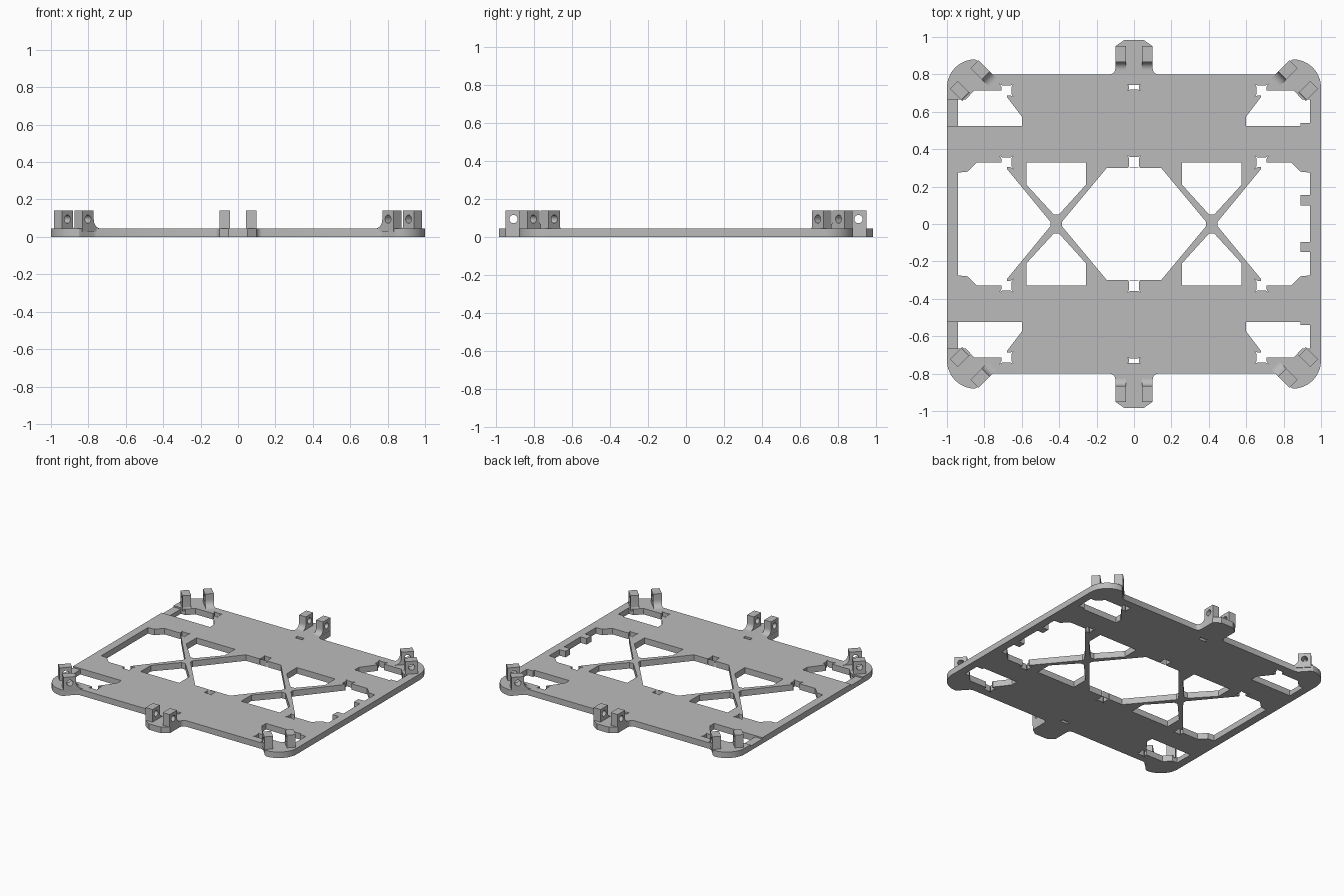
import bpy, bmesh, math
from mathutils import Matrix

cube = bpy.data.objects.get("Cube")
if cube:
    bpy.data.objects.remove(cube, do_unlink=True)

GREY = (0.5, 0.5, 0.5, 1)
mat = bpy.data.materials.new("light grey plastic")
mat.use_nodes = True
mat.diffuse_color = GREY
mat.node_tree.nodes["Principled BSDF"].inputs["Base Color"].default_value = GREY

T = 0.045  # plate thickness


def prism(name, pts, z0, z1, matrix=Matrix()):
    """Extrude a closed 2D profile from z0 to z1, then transform it."""
    bm = bmesh.new()
    face = bm.faces.new([bm.verts.new((x, y, z0)) for x, y in pts])
    top = bmesh.ops.extrude_face_region(bm, geom=[face])["geom"]
    bmesh.ops.translate(bm, vec=(0, 0, z1 - z0),
                        verts=[v for v in top if isinstance(v, bmesh.types.BMVert)])
    bmesh.ops.transform(bm, matrix=matrix, verts=bm.verts)
    bmesh.ops.recalc_face_normals(bm, faces=bm.faces)
    mesh = bpy.data.meshes.new(name)
    bm.to_mesh(mesh)
    bm.free()
    mesh.materials.append(mat)
    obj = bpy.data.objects.new(name, mesh)
    bpy.context.collection.objects.link(obj)
    return obj


def select(obj):
    bpy.ops.object.select_all(action='DESELECT')
    obj.select_set(True)
    bpy.context.view_layer.objects.active = obj


def cut(obj, cutter):
    cutter.hide_render = True
    select(obj)
    mod = obj.modifiers.new("cut", 'BOOLEAN')
    mod.operation = 'DIFFERENCE'
    mod.solver = 'EXACT'
    mod.object = cutter
    bpy.ops.object.modifier_apply(modifier=mod.name)
    bpy.data.objects.remove(cutter, do_unlink=True)


def smooth(obj):
    select(obj)
    bpy.ops.object.shade_smooth_by_angle(angle=math.radians(30))


def arc(cx, cy, r, a0, a1, n):
    return [(cx + r * math.cos(math.radians(a0 + (a1 - a0) * i / n)),
             cy + r * math.sin(math.radians(a0 + (a1 - a0) * i / n))) for i in range(n + 1)]


def flip(pts, sx, sy):
    return [(x * sx, y * sy) for x, y in pts]


def rect(x0, x1, y0, y1):
    return [(x0, y0), (x1, y0), (x1, y1), (x0, y1)]


def dogbone(cx, cy, hx, hy):
    """Square socket with relief spikes at its four corners."""
    q = [(0.6, 0.75), (1, 1), (0.75, 0.6)]
    loop = (q + flip(q, 1, -1)[::-1] + flip(q, -1, -1) + flip(q, -1, 1)[::-1])
    return [(cx + x * hx, cy + y * hy) for x, y in loop]


# Plate outline: one quadrant with mid tab and rounded corner lobe, mirrored
quad = [(0.05, 0.985), (0.1, 0.95)] + arc(0.13, 0.83, 0.03, 180, 270, 4)
quad += [(0.755, 0.8), (0.775, 0.808), (0.834, 0.872)] + arc(0.85, 0.73, 0.15, 90, 0, 10)
outline = (quad + flip(quad, 1, -1)[::-1] + flip(quad, -1, -1) + flip(quad, -1, 1)[::-1])
plate = prism("base_plate", outline, 0, T)

# Window profiles
half_side = [(0.94, 0.275), (0.89, 0.28), (0.84, 0.33), (0.68, 0.33), (0.68, 0.295), (0.447, 0.012)]
side_window = half_side + flip(half_side, 1, -1)[::-1]
centre_window = [(0.385, 0.012), (0.145, 0.3), (-0.145, 0.3), (-0.385, 0.012),
                 (-0.385, -0.012), (-0.145, -0.3), (0.145, -0.3), (0.385, -0.012)]
truss_window = [(0.257, 0.33), (0.575, 0.33), (0.575, 0.21), (0.43, 0.052),
                (0.4, 0.052), (0.257, 0.21)]
corner_window = [(0.94, 0.525), (0.94, 0.665), (0.9, 0.665), (0.853, 0.715), (0.68, 0.715),
                 (0.68, 0.68), (0.6, 0.575), (0.6, 0.525)]

holes = [centre_window]
for sx in (1, -1):
    holes.append(flip(side_window, sx, 1))
    for sy in (1, -1):
        holes += [flip(truss_window, sx, sy), flip(corner_window, sx, sy),
                  dogbone(sx * 0.682, sy * 0.33, 0.037, 0.035),
                  dogbone(sx * 0.682, sy * 0.714, 0.037, 0.035)]
for sy in (1, -1):
    holes += [dogbone(0, sy * 0.33, 0.037, 0.037), dogbone(0, sy * 0.73, 0.037, 0.016)]
for pts in holes:
    cut(plate, prism("hole_cutter", pts, -0.1, 0.1))

# Shallow recesses on the right-hand rail
for sy in (1, -1):
    cut(plate, prism("recess_cutter", flip(rect(-1.1, -0.93, 0.525, 0.665), 1, sy), 0.035, 0.1))
smooth(plate)

# Small stops on the inside of the left rail
for i, (y0, y1) in enumerate([(0.1, 0.155), (-0.15, -0.095), (0.525, 0.54), (-0.54, -0.525)]):
    prism(f"rail_stop_{i + 1}", rect(0.89, 0.94, y0, y1), 0, T)


# Hinge lugs: block with a filleted inner foot and a pin hole
def lug(name, x, y, angle, width, fillet):
    h = 0.043
    foot = arc(-h - fillet, T + fillet, fillet, 270, 360, 8)
    profile = [(h, 0.03), (h, 0.14), (-h, 0.14)] + foot[::-1] + [(-h - fillet, 0.03)]
    # profile (outward, up) swept along the pin axis
    axes = Matrix(((0, 0, 1, 0), (1, 0, 0, 0), (0, 1, 0, 0), (0, 0, 0, 1)))
    place = Matrix.Translation((x, y, 0)) @ Matrix.Rotation(angle, 4, 'Z') @ axes
    obj = prism(name, profile, -width / 2, width / 2, place)
    cut(obj, prism("pin_cutter", arc(0, 0.095, 0.022, 0, 345, 23), -0.1, 0.1, place))
    smooth(obj)


for sy, end in ((1, "back"), (-1, "front")):
    for sx, side in ((1, "left"), (-1, "right")):
        turn = math.atan2(-sx, sy)
        lug(f"{end}_{side}_corner_lug_inner", sx * 0.823, sy * 0.824, turn, 0.06, 0.05)
        lug(f"{end}_{side}_corner_lug_outer", sx * 0.933, sy * 0.714, turn, 0.06, 0.008)
        lug(f"{end}_{side}_tab_lug", sx * 0.071, sy * 0.908, 0 if sy > 0 else math.pi, 0.057, 0.04)
